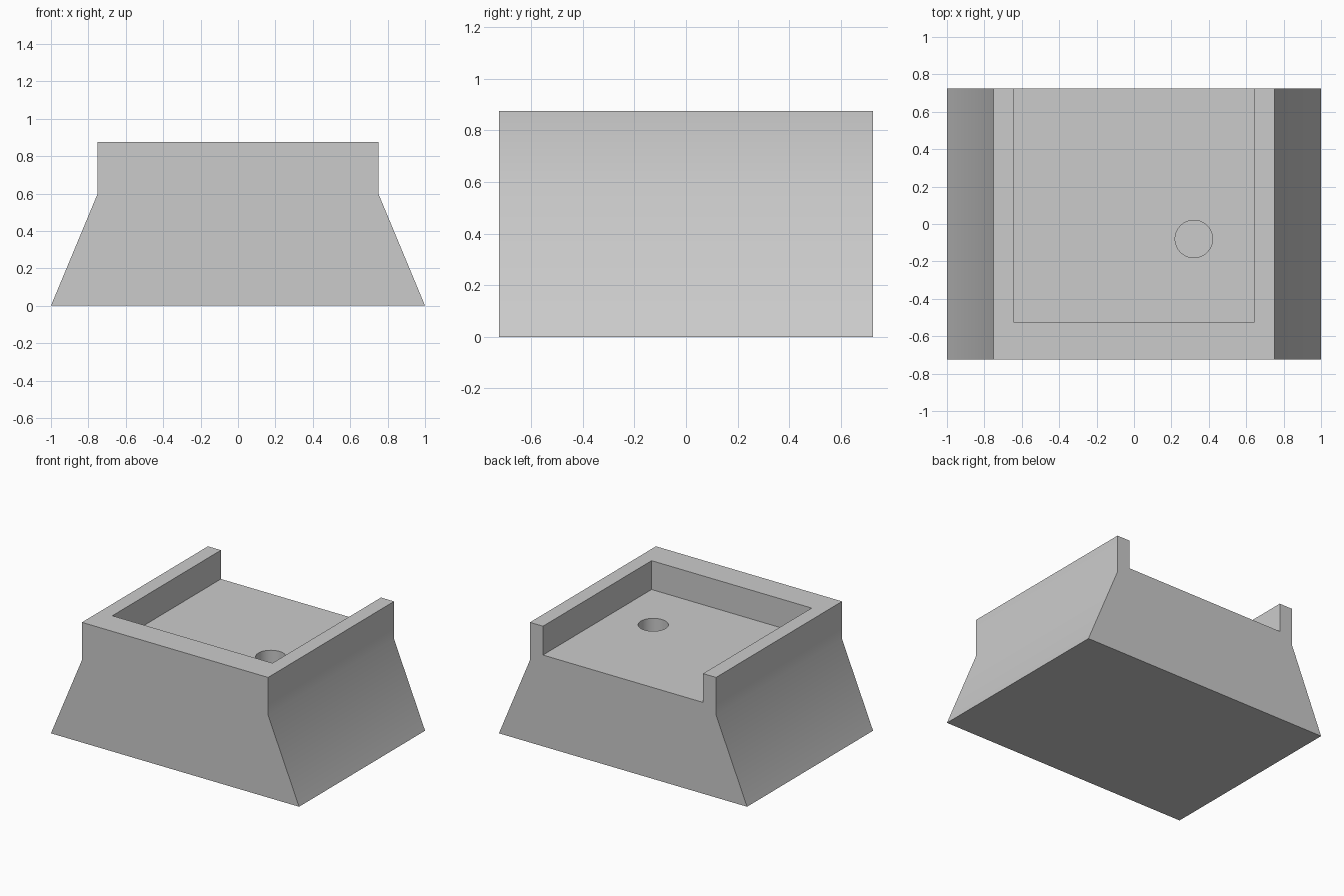
import bpy
import bmesh

cube = bpy.data.objects.get("Cube")
if cube:
    bpy.data.objects.remove(cube)

HALF_DEPTH = 0.725
HEIGHT = 0.875
FLOOR_Z = 0.665

grey = bpy.data.materials.new("plain grey")
grey.use_nodes = True
colour = (0.6, 0.6, 0.6, 1)
grey.diffuse_color = colour
grey.node_tree.nodes["Principled BSDF"].inputs["Base Color"].default_value = colour


def cut(target, cutter):
    """Subtract the cutter from the target, then discard the cutter."""
    cutter.hide_render = True
    mod = target.modifiers.new("cut", 'BOOLEAN')
    mod.operation = 'DIFFERENCE'
    mod.solver = 'EXACT'
    mod.object = cutter
    bpy.ops.object.select_all(action='DESELECT')
    target.select_set(True)
    bpy.context.view_layer.objects.active = target
    bpy.ops.object.modifier_apply(modifier=mod.name)
    bpy.data.objects.remove(cutter)


# Body: mirrored profile with sloping flanks, extruded from front to back
half = [(1, 0), (0.75, 0.6), (0.75, HEIGHT)]
profile = half + [(-x, z) for x, z in reversed(half)]
bm = bmesh.new()
front = bm.faces.new([bm.verts.new((x, -HALF_DEPTH, z)) for x, z in profile])
result = bmesh.ops.extrude_face_region(bm, geom=[front], use_keep_orig=True)
back_verts = [v for v in result["geom"] if isinstance(v, bmesh.types.BMVert)]
bmesh.ops.translate(bm, verts=back_verts, vec=(0, 2 * HALF_DEPTH, 0))
bmesh.ops.recalc_face_normals(bm, faces=bm.faces)
mesh = bpy.data.meshes.new("base_block")
bm.to_mesh(mesh)
bm.free()
mesh.materials.append(grey)
body = bpy.data.objects.new("base_block", mesh)
bpy.context.collection.objects.link(body)

# Tray recess, open at the back
y0, y1, z1 = -0.525, 1.0, 1.2
bpy.ops.mesh.primitive_cube_add(size=1, location=(0, (y0 + y1) / 2, (FLOOR_Z + z1) / 2))
recess = bpy.context.object
recess.name = "recess_cutter"
recess.scale = (1.29, y1 - y0, z1 - FLOOR_Z)
recess.data.materials.append(grey)
cut(body, recess)

# Round blind hole in the tray floor
bottom, top = 0.365, 0.8
bpy.ops.mesh.primitive_cylinder_add(vertices=64, radius=0.1, depth=top - bottom,
                                    location=(0.32, -0.08, (bottom + top) / 2))
hole = bpy.context.object
hole.name = "hole_cutter"
hole.data.materials.append(grey)
cut(body, hole)

bpy.ops.object.shade_smooth_by_angle()
